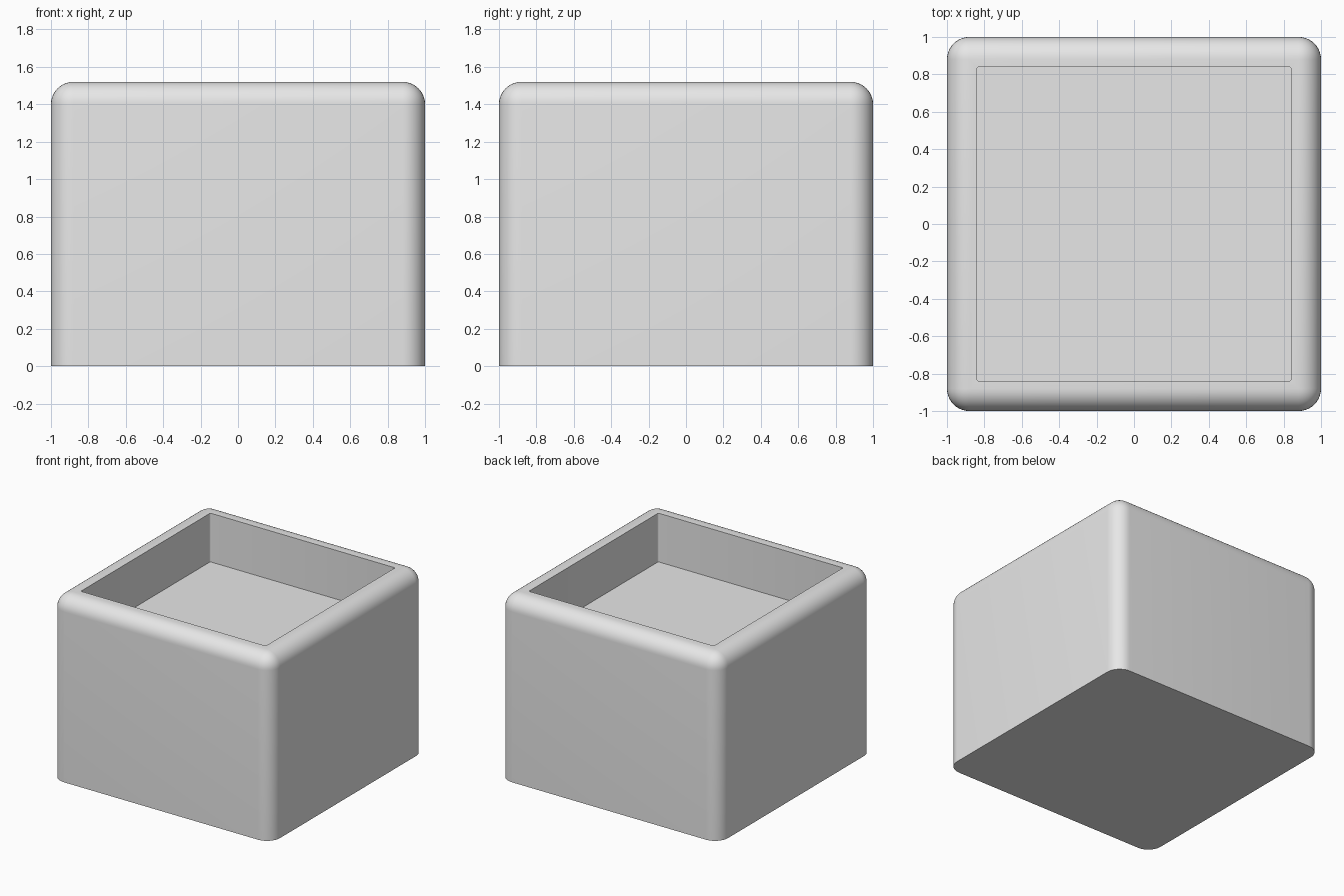
import bpy
import bmesh
from math import radians

# Remove the default cube
cube = bpy.data.objects.get("Cube")
if cube:
    bpy.data.objects.remove(cube, do_unlink=True)

HEIGHT, RADIUS, POCKET_HALF, POCKET_DEPTH = 1.52, 0.12, 0.84, 0.4

# Plain grey material
grey = bpy.data.materials.new("light_grey")
grey.use_nodes = True
colour = (0.8, 0.8, 0.8, 1)
grey.diffuse_color = colour
grey.node_tree.nodes["Principled BSDF"].inputs["Base Color"].default_value = colour

bm = bmesh.new()


def is_vertical(edge):
    a, b = (v.co for v in edge.verts)
    return abs(a.z - b.z) > 0.1 and (a.xy - b.xy).length < 0.001


# Solid block, rounded on every edge except around the base
bmesh.ops.create_cube(bm, size=2)
for v in bm.verts:
    v.co.z = HEIGHT if v.co.z > 0 else 0
rounded = [e for e in bm.edges if any(v.co.z > 0.1 for v in e.verts)]
bmesh.ops.bevel(bm, geom=rounded, offset=RADIUS, segments=10,
                profile=0.5, affect='EDGES', clamp_overlap=True)

# Square pocket sunk into the top
bm.normal_update()
top = max((f for f in bm.faces if f.normal.z > 0.99), key=lambda f: f.calc_area())
bmesh.ops.inset_region(bm, faces=[top], thickness=1 - RADIUS - POCKET_HALF,
                       use_even_offset=True)
floor = bmesh.ops.extrude_discrete_faces(bm, faces=[top])["faces"][0]
bmesh.ops.translate(bm, verts=floor.verts, vec=(0, 0, -POCKET_DEPTH))

# Slightly rounded pocket corners
corners = [e for e in bm.edges if is_vertical(e)
           and all(abs(v.co.x) < 0.86 and abs(v.co.y) < 0.86 for v in e.verts)]
bmesh.ops.bevel(bm, geom=corners, offset=0.012, segments=3,
                profile=0.5, affect='EDGES')
bmesh.ops.recalc_face_normals(bm, faces=bm.faces)

mesh = bpy.data.meshes.new("planter_box")
bm.to_mesh(mesh)
bm.free()
mesh.materials.append(grey)
box = bpy.data.objects.new("planter_box", mesh)
bpy.context.collection.objects.link(box)

# Smooth rounded edges, keep the rim and base crisp
bpy.ops.object.select_all(action='DESELECT')
box.select_set(True)
bpy.context.view_layer.objects.active = box
bpy.ops.object.shade_smooth_by_angle(angle=radians(35))
